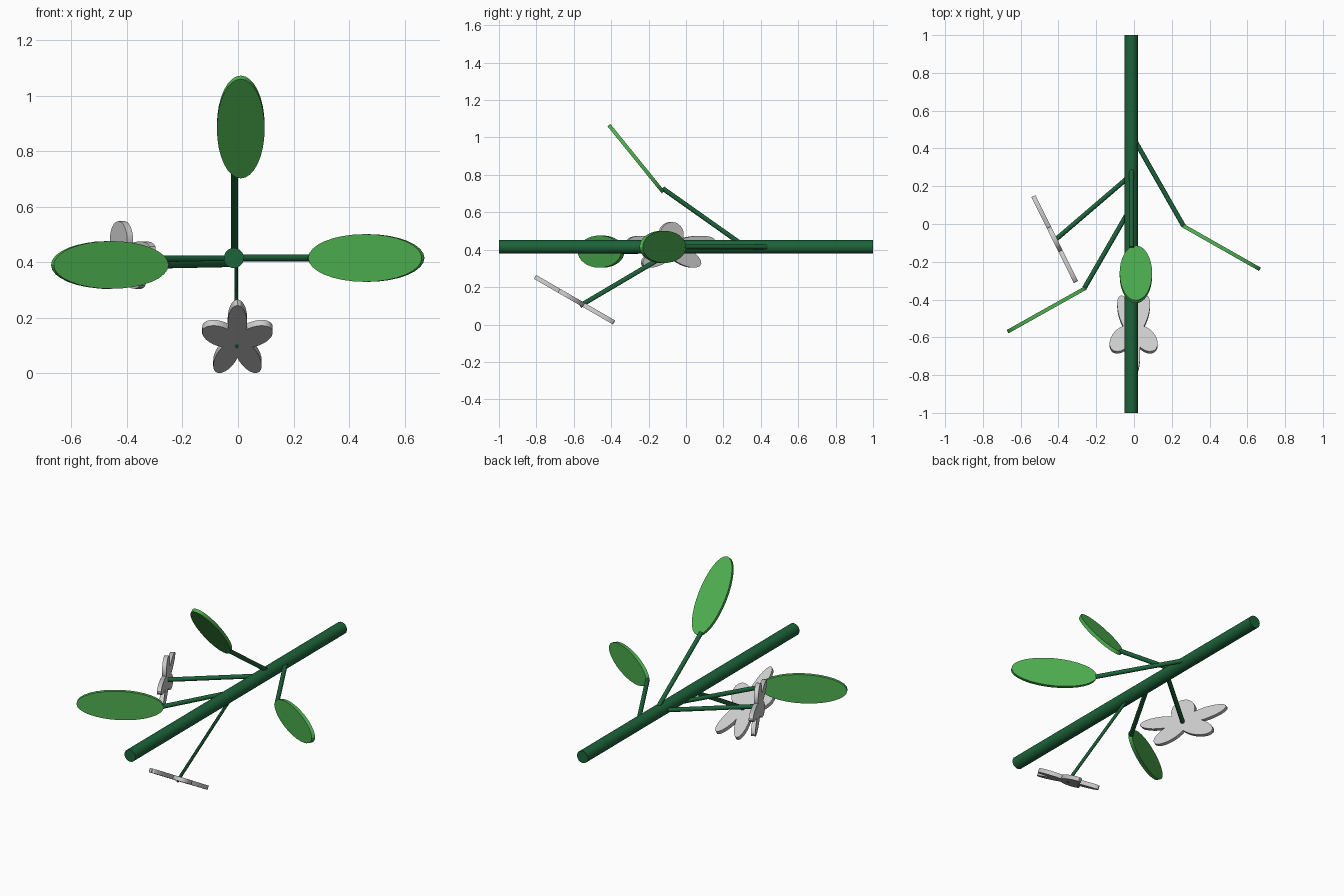
import bpy, bmesh, math
from mathutils import Vector, Matrix

if "Cube" in bpy.data.objects:
    bpy.data.objects.remove(bpy.data.objects["Cube"])


def material(name, rgb):
    m = bpy.data.materials.new(name)
    m.diffuse_color = (*rgb, 1)
    m.use_nodes = True
    m.node_tree.nodes["Principled BSDF"].inputs["Base Color"].default_value = m.diffuse_color
    return m


STEM = material("stem_green", (0.012, 0.125, 0.042))
LEAF = material("leaf_green", (0.075, 0.43, 0.08))


def finish(name, bm, mat, smooth=True):
    bmesh.ops.recalc_face_normals(bm, faces=bm.faces)
    mesh = bpy.data.meshes.new(name)
    bm.to_mesh(mesh)
    bm.free()
    ob = bpy.data.objects.new(name, mesh)
    bpy.context.collection.objects.link(ob)
    if mat:
        mesh.materials.append(mat)
    if smooth:
        bpy.ops.object.select_all(action='DESELECT')
        ob.select_set(True)
        bpy.context.view_layer.objects.active = ob
        bpy.ops.object.shade_smooth_by_angle(angle=math.radians(30))
    return ob


def rod(name, start, end, radius, sides=16, squash_x=1.0):
    """Cylinder between two points, optionally flattened in x."""
    a, b = Vector(start), Vector(end)
    d = b - a
    mat = (Matrix.Translation((a + b) / 2)
           @ Matrix.Diagonal((squash_x, 1, 1, 1))
           @ d.to_track_quat('Z', 'Y').to_matrix().to_4x4())
    bm = bmesh.new()
    bmesh.ops.create_cone(bm, cap_ends=True, segments=sides, radius1=radius,
                          radius2=radius, depth=d.length, matrix=mat)
    return finish(name, bm, STEM)


def plate(name, outline, centre, u, v, thickness, mat):
    """Flat outline in the plane of u and v, thickened evenly both ways."""
    c, u, v = Vector(centre), Vector(u), Vector(v)
    n = u.cross(v).normalized() * thickness
    bm = bmesh.new()
    face = bm.faces.new([bm.verts.new(c + u * p + v * q - n / 2) for p, q in outline])
    ext = bmesh.ops.extrude_face_region(bm, geom=[face], use_keep_orig=True)
    bmesh.ops.translate(bm, vec=n, verts=[g for g in ext["geom"]
                                          if isinstance(g, bmesh.types.BMVert)])
    return finish(name, bm, mat)


def leaf(name, base, tip, width_axis):
    base, tip = Vector(base), Vector(tip)
    ring = [(math.cos(2 * math.pi * i / 32), math.sin(2 * math.pi * i / 32))
            for i in range(32)]
    plate(name, ring, (base + tip) / 2, (tip - base) / 2,
          Vector(width_axis) * 0.086, 0.02, LEAF)


def flower_outline(a=0.133, b=0.07, steps=16):
    """Five elliptical petals meeting at the centre; first petal along +v."""
    pts = []
    for k in range(5):
        for i in range(steps):
            f = math.radians(-36 + 72 * i / steps)
            r = 2 * a * b * b * math.cos(f) / ((b * math.cos(f)) ** 2 + (a * math.sin(f)) ** 2)
            t = f + math.radians(90 + 72 * k)
            pts.append((r * math.cos(t), r * math.sin(t)))
    return pts


# Main stem
rod("main_stem", (-0.015, -1, 0.415), (-0.015, 1, 0.415), 0.036, 32)

# Leaves with their stalks
leaves = {
    "upper": ((-0.013, 0.29, 0.435), (-0.013, -0.125, 0.728),
              (0.01, -0.122, 0.708), (0.01, -0.412, 1.066), (1, 0, 0)),
    "right": ((0.0, 0.45, 0.415), (0.262, -0.01, 0.415),
              (0.258, -0.008, 0.415), (0.667, -0.24, 0.415), (0, 0, 1)),
    "left": ((-0.015, 0.09, 0.395), (-0.262, -0.338, 0.39),
             (-0.255, -0.338, 0.39), (-0.669, -0.57, 0.39), (0, 0, 1)),
}
for side, (s0, s1, base, tip, axis) in leaves.items():
    rod(side + "_leaf_stalk", s0, s1, 0.0125)
    leaf(side + "_leaf", base, tip, axis)

# Flowers, flattened to half width across the short axis
petals = flower_outline()
rod("left_flower_stalk", (-0.015, 0.26, 0.412), (-0.42, -0.087, 0.412), 0.0125)
plate("left_flower", petals, (-0.42, -0.08, 0.415),
      (0.443, -0.896, 0), (0, 0, 0.5), 0.024, None)
rod("lower_flower_stalk", (-0.008, -0.05, 0.405), (-0.003, -0.567, 0.1), 0.0125, squash_x=0.5)
plate("lower_flower", petals, (-0.002, -0.577, 0.122),
      (0.5, 0, 0), (0, -0.866, 0.5), 0.024, None)
